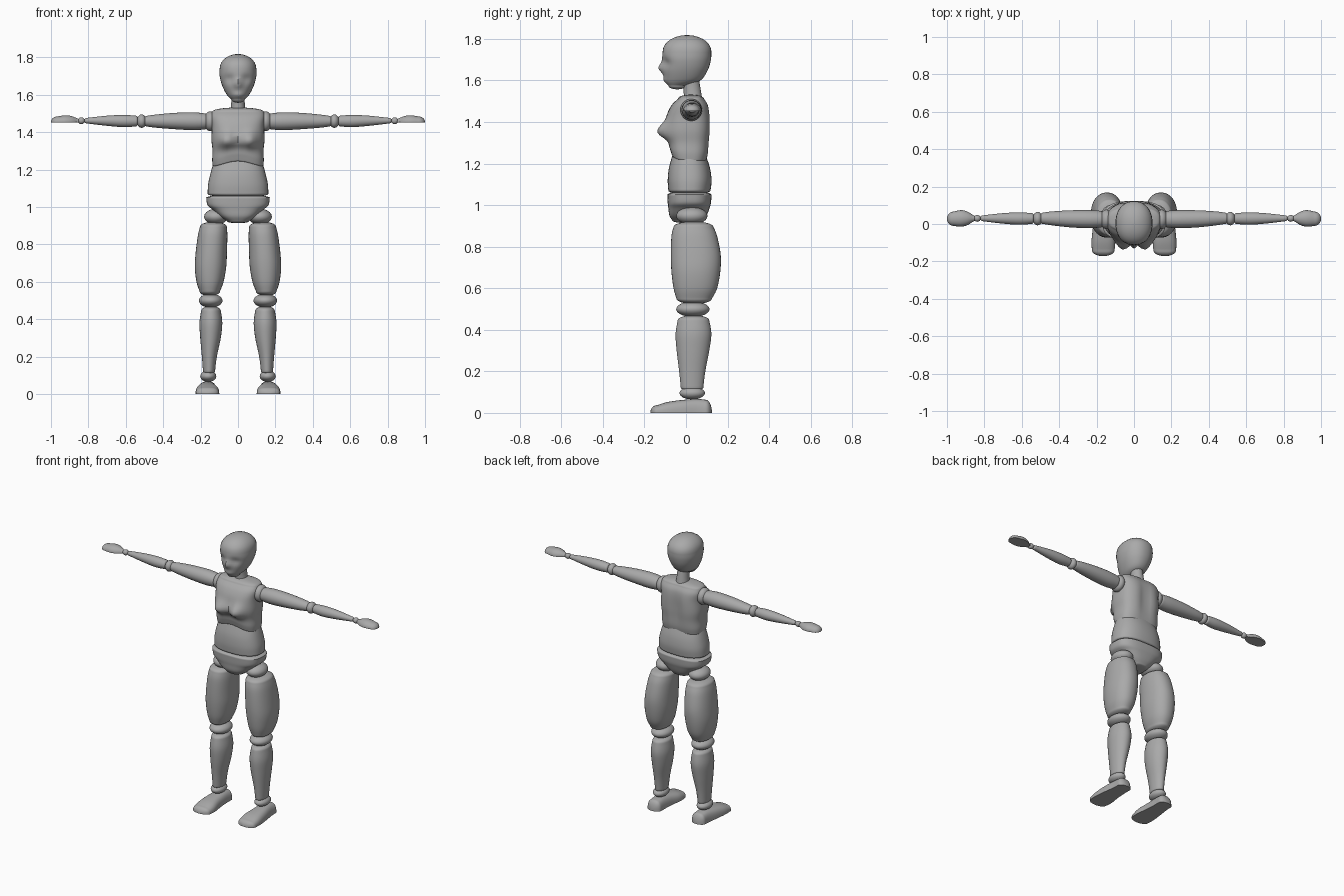
import bpy, bmesh, math
from mathutils import Vector

if "Cube" in bpy.data.objects:
    bpy.data.objects.remove(bpy.data.objects["Cube"])

grey = bpy.data.materials.new("plain grey")
grey.use_nodes = True
COLOUR = (0.4, 0.4, 0.4, 1)
grey.diffuse_color = COLOUR
grey.node_tree.nodes["Principled BSDF"].inputs["Base Color"].default_value = COLOUR

# Which coordinates a ring (along, across, depth) maps to, for each loft axis
ORDER = {"z": (1, 2, 0), "x": (0, 1, 2), "y": (1, 0, 2)}
SIDES = 40


def finish(name, bm):
    bmesh.ops.recalc_face_normals(bm, faces=bm.faces)
    mesh = bpy.data.meshes.new(name)
    bm.to_mesh(mesh)
    bm.free()
    obj = bpy.data.objects.new(name, mesh)
    bpy.context.collection.objects.link(obj)
    mesh.materials.append(grey)
    bpy.ops.object.select_all(action="DESELECT")
    obj.select_set(True)
    bpy.context.view_layer.objects.active = obj
    bpy.ops.object.shade_smooth_by_angle(angle=math.radians(50))
    return obj


def smooth_rings(rings, steps=5):
    """Catmull-Rom interpolation between the given rings."""
    out = []
    last = len(rings) - 1
    for i in range(last):
        p0, p1, p2, p3 = (rings[min(max(j, 0), last)] for j in range(i - 1, i + 3))
        for s in range(steps):
            u = s / steps
            out.append([(2 * b + (c - a) * u + (2 * a - 5 * b + 4 * c - d) * u ** 2
                         + (3 * b - a - 3 * c + d) * u ** 3) / 2
                        for a, b, c, d in zip(p0, p1, p2, p3)])
    return out + [list(rings[-1])]


def dome(ring, height, count=7):
    """Shrinking rings that round off an end."""
    t, a0, a1, b0, b1 = ring
    ca, cb = (a0 + a1) / 2, (b0 + b1) / 2
    out = []
    for i in range(1, count + 1):
        ang = math.pi / 2 * i / (count + 0.3)
        k = math.cos(ang)
        out.append([t + height * math.sin(ang), ca + (a0 - ca) * k, ca + (a1 - ca) * k,
                    cb + (b0 - cb) * k, cb + (b1 - cb) * k])
    return out


def loft(name, rings, axis="z", caps=(0.02, 0.02), power=2, floor=None, shape=None, side=1):
    """Rings hold: position along the axis, then low/high extents of the two other axes."""
    body = smooth_rings(rings)
    body = dome(body[0], -caps[0])[::-1] + body + dome(body[-1], caps[1])
    bm = bmesh.new()
    loops = []
    for t, a0, a1, b0, b1 in body:
        loop = []
        for i in range(SIDES):
            ang = math.tau * i / SIDES
            c, s = (math.copysign(abs(f) ** (2 / power), f) for f in (math.cos(ang), math.sin(ang)))
            local = (t, (a0 + a1) / 2 + c * (a1 - a0) / 2, (b0 + b1) / 2 + s * (b1 - b0) / 2)
            p = Vector([local[k] for k in ORDER[axis]])
            if floor is not None:
                p.z = max(p.z, floor)
            if shape:
                shape(p)
            p.x *= side
            loop.append(bm.verts.new(p))
        loops.append(loop)
    for low, high in zip(loops, loops[1:]):
        for i in range(SIDES):
            j = (i + 1) % SIDES
            bm.faces.new((low[i], low[j], high[j], high[i]))
    bm.faces.new(loops[0])
    bm.faces.new(loops[-1])
    if floor is not None:
        bmesh.ops.dissolve_degenerate(bm, dist=1e-5, edges=bm.edges)
    return finish(name, bm)


def ball(name, centre, radii):
    bm = bmesh.new()
    bmesh.ops.create_uvsphere(bm, u_segments=32, v_segments=20, radius=1)
    for v in bm.verts:
        v.co = Vector(c + r * q for c, r, q in zip(centre, radii, v.co))
    return finish(name, bm)


def bump(value, centre, width):
    return math.exp(-((value - centre) / width) ** 2)


def shape_face(p):
    if p.y < 0:
        front = min(1, -p.y / 0.06)
        p.y -= front * 0.022 * bump(p.x, 0, 0.02) * bump(p.z, 1.66, 0.025)
        p.y += front * 0.014 * bump(abs(p.x), 0.045, 0.03) * bump(p.z, 1.685, 0.025)
        p.y -= front * 0.008 * bump(p.x, 0, 0.03) * bump(p.z, 1.6, 0.015)


def shape_chest(p):
    if p.y < 0:
        p.y -= 0.05 * bump(abs(p.x), 0.06, 0.045) * bump(p.z, 1.355, 0.045)
    elif p.y > 0.05:
        p.y -= 0.018 * bump(p.x, 0, 0.035) * bump(p.z, 1.37, 0.12)
    # lower edge arches up over the belly
    low = min(1, max(0, (1.34 - p.z) / 0.1))
    p.z += 0.035 * low * bump(p.x, 0, 0.1) * min(1, max(0, (0.05 - p.y) / 0.1))


# Head and trunk
loft("head", [(1.575, -.035, .035, -.085, .0), (1.6, -.06, .06, -.1, .07),
              (1.65, -.085, .085, -.11, .105), (1.7, -.098, .098, -.115, .12),
              (1.74, -.098, .098, -.112, .122)], caps=(.018, .078), power=2.2, shape=shape_face)
loft("neck", [(1.5, -.042, .042, -.01, .08), (1.56, -.036, .036, -.012, .07),
              (1.62, -.036, .036, -.02, .06)])
loft("chest", [(1.215, -.135, .135, -.07, .1), (1.25, -.138, .138, -.08, .108),
               (1.3, -.136, .136, -.085, .113), (1.36, -.142, .142, -.092, .118),
               (1.43, -.14, .14, -.092, .117), (1.48, -.145, .145, -.07, .108),
               (1.51, -.138, .138, -.04, .09)], caps=(.012, .022), power=2.8, shape=shape_chest)
loft("abdomen", [(1.07, -.162, .162, -.085, .118), (1.12, -.16, .16, -.088, .123),
                 (1.18, -.147, .147, -.082, .115), (1.24, -.13, .13, -.065, .095)], power=2.4)
loft("pelvis", [(.925, -.06, .06, -.065, .085), (.95, -.098, .098, -.08, .1),
                (.985, -.135, .135, -.085, .113), (1.01, -.163, .163, -.088, .12),
                (1.05, -.17, .17, -.09, .123)], caps=(.012, .016), power=2.8)

for label, side in (("left", 1), ("right", -1)):
    def limb(part, rings, **options):
        loft(f"{label}_{part}", rings, side=side, **options)

    def joint(part, centre, radii):
        ball(f"{label}_{part}", (centre[0] * side, *centre[1:]), radii)

    # Arm
    joint("shoulder", (.148, .025, 1.458), (.035, .052, .053))
    limb("upper_arm", [(.175, -.018, .07, 1.415, 1.5), (.24, -.022, .074, 1.411, 1.506),
                       (.34, -.018, .073, 1.416, 1.503), (.44, -.007, .067, 1.424, 1.494),
                       (.49, .001, .06, 1.431, 1.487)], axis="x", caps=(.012, .014))
    joint("elbow", (.515, .029, 1.459), (.026, .036, .036))
    limb("forearm", [(.545, .001, .058, 1.431, 1.488), (.61, -.004, .062, 1.427, 1.492),
                     (.7, .002, .058, 1.434, 1.488), (.81, .015, .046, 1.447, 1.476)],
         axis="x", caps=(.012, .012))
    joint("wrist", (.838, .03, 1.461), (.019, .018, .018))
    limb("hand", [(.86, .013, .047, 1.44, 1.474), (.89, -.006, .066, 1.422, 1.486),
                  (.925, -.014, .074, 1.42, 1.49), (.965, -.01, .066, 1.425, 1.484)],
         axis="x", caps=(.012, .035), floor=1.453)

    # Leg
    joint("hip", (.118, .028, .948), (.063, .075, .042))
    limb("thigh", [(.55, .096, .206, -.046, .125), (.6, .077, .222, -.06, .15),
                   (.68, .063, .231, -.07, .165), (.76, .059, .226, -.073, .167),
                   (.85, .057, .214, -.07, .15), (.895, .06, .203, -.06, .132)],
         caps=(.026, .026), power=2.2)
    joint("knee", (.146, .033, .499), (.063, .08, .037))
    limb("shin", [(.12, .123, .187, -.025, .083), (.2, .113, .193, -.033, .093),
                  (.3, .092, .202, -.045, .112), (.38, .084, .206, -.05, .122),
                  (.445, .092, .197, -.04, .112)], caps=(.012, .025))
    joint("ankle", (.159, .03, .095), (.043, .061, .03))
    limb("foot", [(-.14, .104, .225, -.037, .037), (-.09, .1, .227, -.052, .052),
                  (-.02, .11, .22, -.062, .062), (.05, .114, .21, -.067, .067),
                  (.095, .114, .208, -.063, .063)],
         axis="y", caps=(.032, .03), power=2.8, floor=0)
